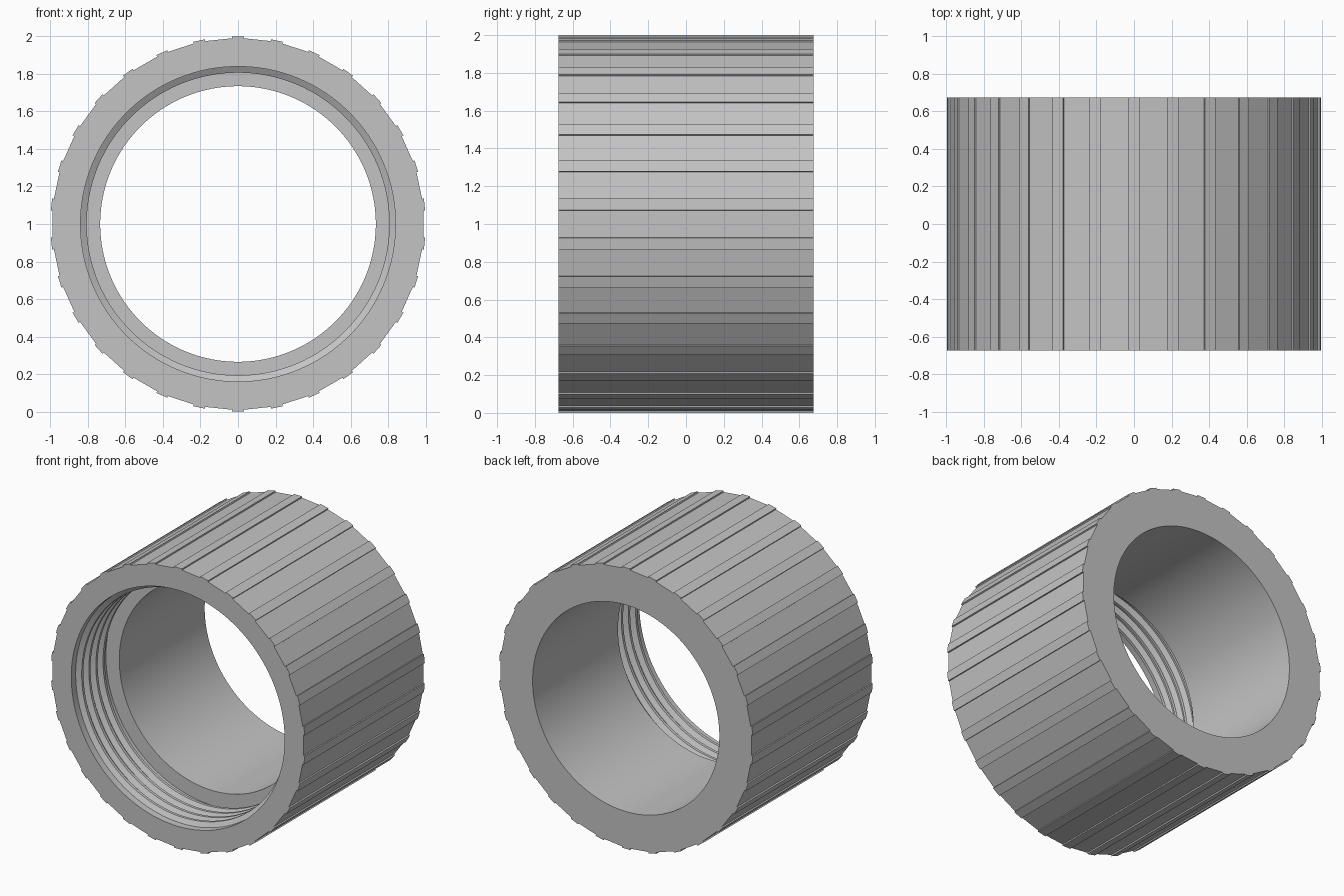
import bpy, bmesh
from math import sin, cos, radians

cube = bpy.data.objects.get("Cube")
if cube:
    bpy.data.objects.remove(cube, do_unlink=True)

TEETH = 30
STEP = 360 / TEETH
HALF = 0.675          # half the length along y
TIP, ROOT = 1.0005, 0.991
BORE, SOCKET, CREST = 0.735, 0.84, 0.807
SHOULDER = -0.285     # where the wide socket ends

grey = bpy.data.materials.new("plain grey")
grey.use_nodes = True
colour = (0.55, 0.55, 0.55, 1)
grey.diffuse_color = colour
grey.node_tree.nodes["Principled BSDF"].inputs["Base Color"].default_value = colour

bm = bmesh.new()


def ring(y, points):
    """One closed loop of (angle from the top, radius) points at depth y."""
    return [bm.verts.new((r * sin(radians(a)), y, 1 + r * cos(radians(a))))
            for a, r in points]


def circle(y, r):
    return ring(y, [(t * STEP + k * STEP / 4, r)
                    for t in range(TEETH) for k in (-1.5, -0.5, 0.5, 1.5)])


def toothed(y):
    tooth = [(-1.8, ROOT), (-1.8, TIP), (1.8, TIP), (1.8, ROOT)]
    return ring(y, [(t * STEP + a, r) for t in range(TEETH) for a, r in tooth])


# Bore profile from the front rim to the back rim, with four raised ribs
profile = [(-HALF, SOCKET)]
for i in range(4):
    start = -HALF + 0.05 + i * 0.08
    profile += [(start, SOCKET), (start + 0.02, CREST),
                (start + 0.04, CREST), (start + 0.06, SOCKET)]
profile += [(SHOULDER, SOCKET), (SHOULDER, BORE), (HALF, BORE)]

# Join the ribbed outside, both end faces and the bore into one closed shell
loops = [toothed(HALF), toothed(-HALF)] + [circle(y, r) for y, r in profile]
for a, b in zip(loops, loops[1:] + loops[:1]):
    n = len(a)
    for i in range(n):
        j = (i + 1) % n
        bm.faces.new((a[i], a[j], b[j], b[i]))
bmesh.ops.recalc_face_normals(bm, faces=bm.faces)

mesh = bpy.data.meshes.new("ribbed_collar")
bm.to_mesh(mesh)
bm.free()
mesh.materials.append(grey)
collar = bpy.data.objects.new("ribbed_collar", mesh)
bpy.context.collection.objects.link(collar)

# Smooth bore, crisp edges
bpy.ops.object.select_all(action='DESELECT')
collar.select_set(True)
bpy.context.view_layer.objects.active = collar
bpy.ops.object.shade_smooth_by_angle(angle=radians(30))
